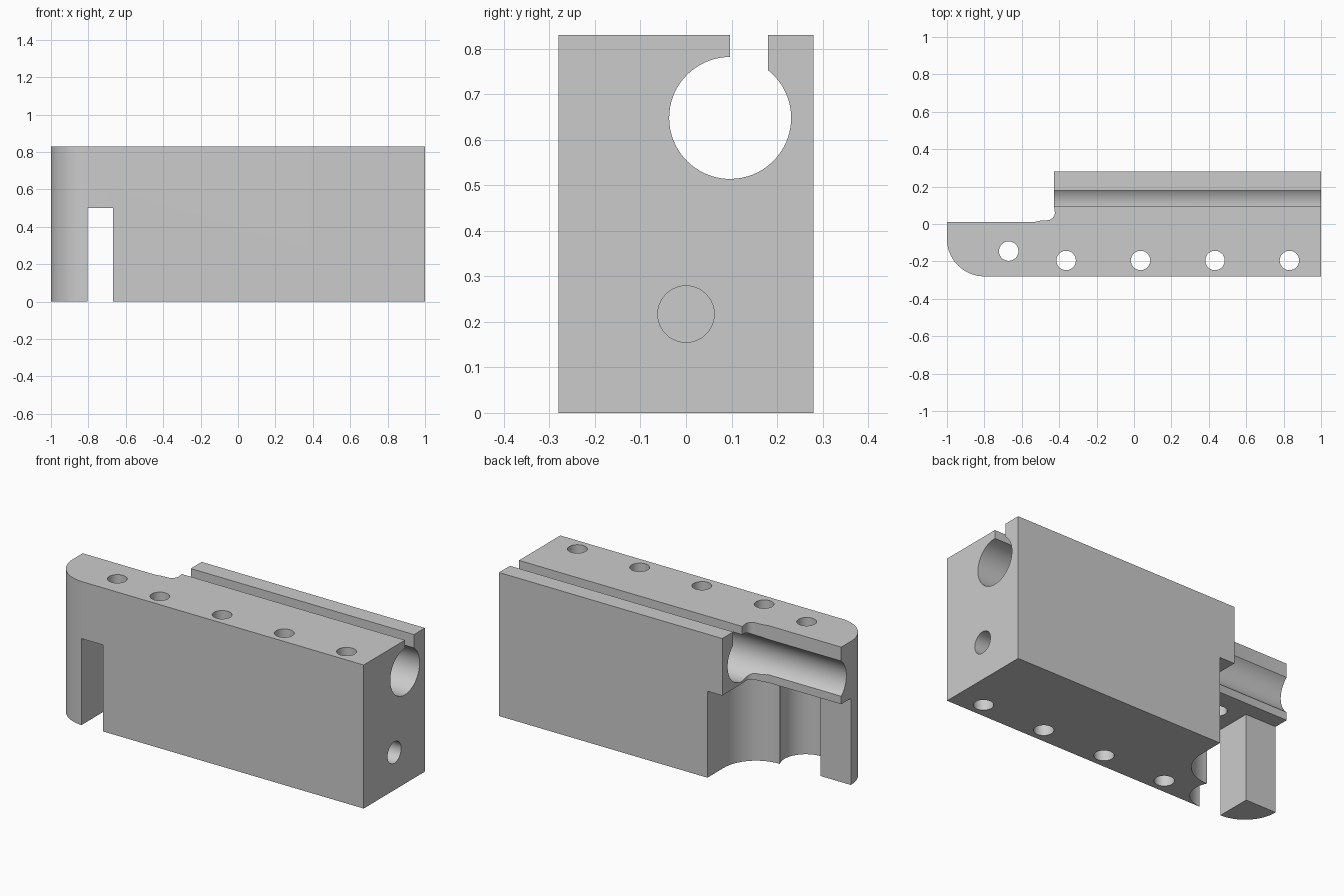
import bpy
import bmesh
from math import cos, sin, radians
from mathutils import Vector

cube = bpy.data.objects.get("Cube")
if cube:
    bpy.data.objects.remove(cube, do_unlink=True)

HEIGHT = 0.83

grey = bpy.data.materials.new("machined_grey")
grey.use_nodes = True
colour = (0.6, 0.6, 0.6, 1)
grey.diffuse_color = colour
grey.node_tree.nodes["Principled BSDF"].inputs["Base Color"].default_value = colour


def arc(cx, cy, r, start, end, steps=24):
    """Points along a circular arc, angles in degrees."""
    angles = [radians(start + (end - start) * i / steps) for i in range(steps + 1)]
    return [(cx + r * cos(a), cy + r * sin(a)) for a in angles]


def prism(name, profile, low, high, along="z"):
    """Extrude a flat profile along z (drawn in x, y) or along x (drawn in y, z)."""
    bm = bmesh.new()
    place = (lambda u, v: (u, v, low)) if along == "z" else (lambda u, v: (low, u, v))
    face = bm.faces.new([bm.verts.new(place(u, v)) for u, v in profile])
    grown = bmesh.ops.extrude_face_region(bm, geom=[face])
    step = Vector((0, 0, 1)) if along == "z" else Vector((1, 0, 0))
    moved = [g for g in grown["geom"] if isinstance(g, bmesh.types.BMVert)]
    bmesh.ops.translate(bm, verts=moved, vec=step * (high - low))
    bmesh.ops.recalc_face_normals(bm, faces=bm.faces)
    mesh = bpy.data.meshes.new(name)
    bm.to_mesh(mesh)
    bm.free()
    mesh.materials.append(grey)
    obj = bpy.data.objects.new(name, mesh)
    bpy.context.collection.objects.link(obj)
    return obj


def cut(target, cutter):
    """Subtract the cutter and discard it."""
    cutter.hide_render = True
    mod = target.modifiers.new(cutter.name, "BOOLEAN")
    mod.operation = "DIFFERENCE"
    mod.solver = "EXACT"
    mod.object = cutter
    bpy.ops.object.select_all(action="DESELECT")
    target.select_set(True)
    bpy.context.view_layer.objects.active = target
    bpy.ops.object.modifier_apply(modifier=mod.name)
    bpy.data.objects.remove(cutter, do_unlink=True)


# Main block: rounded front corner, stepped back with a small relief fillet
outline = [(1, -0.28), (1, 0.28), (-0.428, 0.28), (-0.428, 0.1)]
outline += arc(-0.465, 0.062, 0.042, 0, -90, 12)
outline += [(-0.5, 0.018), (-0.535, 0.01), (-1, 0.01)]
outline += arc(-0.8, -0.08, 0.2, 180, 270)
block = prism("clamp_block", outline, 0, HEIGHT)

# Lower pocket: leaves a quarter-round leg, a front slot and two concave walls
pocket = [(-0.333, 0.4)]
pocket += arc(-0.54, 0.13, 0.207, 0, -90)
pocket += arc(-0.667, -0.142, 0.137, 28.3, -90)
pocket += [(-0.667, -0.4), (-0.805, -0.4), (-0.805, -0.077), (-1.2, -0.077), (-1.2, 0.4)]
cut(block, prism("pocket_cutter", pocket, -0.2, 0.5))

# Long bore with a slot opening through the top
keyhole = arc(0.097, 0.648, 0.134, 90, 411.7, 64)
keyhole += [(0.18, 1), (0.097, 1)]
cut(block, prism("bore_cutter", keyhole, -1.2, 1.2, "x"))

# Blind hole in the right end
blind = arc(0, 0.217, 0.062, 0, 360, 40)[:-1]
cut(block, prism("blind_hole_cutter", blind, 0.4, 1.2, "x"))

# Vertical screw holes
for x, y in [(-0.67, -0.145)] + [(-0.363 + 0.398 * i, -0.195) for i in range(4)]:
    ring = arc(x, y, 0.052, 0, 360, 32)[:-1]
    cut(block, prism("screw_hole_cutter", ring, -0.2, 1))

bpy.ops.object.select_all(action="DESELECT")
block.select_set(True)
bpy.context.view_layer.objects.active = block
bpy.ops.object.shade_smooth_by_angle(angle=radians(25))
